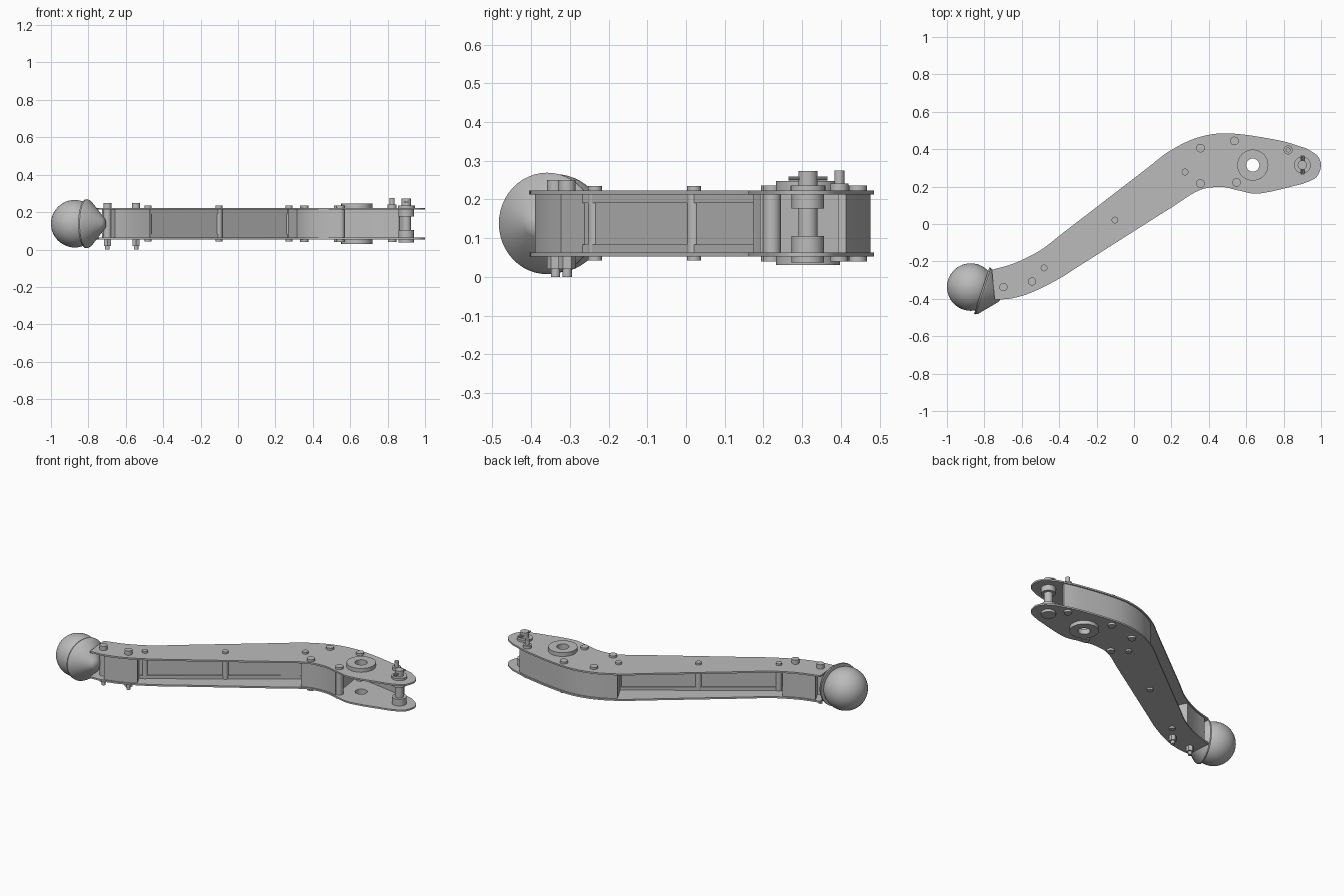
import bpy, bmesh, math
from mathutils import Vector

old = bpy.data.objects.get("Cube")
if old:
    bpy.data.objects.remove(old)

grey = bpy.data.materials.new("plain grey")
grey.use_nodes = True
grey.diffuse_color = (0.5, 0.5, 0.5, 1)
grey.node_tree.nodes["Principled BSDF"].inputs["Base Color"].default_value = (0.5, 0.5, 0.5, 1)

LOW, FLOOR, CEIL, HIGH = 0.053, 0.063, 0.213, 0.223   # plate levels


def finish(ob, smooth=True):
    ob.data.materials.clear()
    ob.data.materials.append(grey)
    bpy.ops.object.select_all(action='DESELECT')
    ob.select_set(True)
    bpy.context.view_layer.objects.active = ob
    if smooth:
        bpy.ops.object.shade_smooth_by_angle(angle=math.radians(35))
    return ob


def slab(name, loops, z0, z1):
    """Filled flat outline, with optional holes, extruded between two heights."""
    cu = bpy.data.curves.new(name, 'CURVE')
    cu.dimensions, cu.fill_mode, cu.extrude = '2D', 'BOTH', (z1 - z0) / 2
    for loop in loops:
        sp = cu.splines.new('POLY')
        sp.points.add(len(loop) - 1)
        for p, (x, y) in zip(sp.points, loop):
            p.co = (x, y, 0, 1)
        sp.use_cyclic_u = True
    ob = bpy.data.objects.new(name, cu)
    ob.location.z = (z0 + z1) / 2
    bpy.context.collection.objects.link(ob)
    bpy.ops.object.select_all(action='DESELECT')
    ob.select_set(True)
    bpy.context.view_layer.objects.active = ob
    bpy.ops.object.convert(target='MESH')
    return finish(bpy.context.object)


def circle(x, y, r, n=40):
    return [(x + r * math.cos(math.tau * i / n), y + r * math.sin(math.tau * i / n)) for i in range(n)]


def rod(name, x, y, r, z0, z1, n=24):
    bpy.ops.mesh.primitive_cylinder_add(vertices=n, radius=r, depth=z1 - z0, location=(x, y, (z0 + z1) / 2))
    bpy.context.object.name = name
    return finish(bpy.context.object)


def smooth_path(pts, steps=6):
    """Centripetal-style smoothing through a few points."""
    p = [Vector(q) for q in pts]
    p = [2 * p[0] - p[1]] + p + [2 * p[-1] - p[-2]]
    out = []
    for a, b, c, d in zip(p, p[1:], p[2:], p[3:]):
        m = (c - b).length
        t0 = (c - a) / ((b - a).length + m) * m
        t1 = (d - b) / ((d - c).length + m) * m
        for i in range(steps):
            t = i / steps
            out.append(b * (2*t**3 - 3*t*t + 1) + t0 * (t**3 - 2*t*t + t)
                       + c * (3*t*t - 2*t**3) + t1 * (t**3 - t*t))
    return out + [p[-2]]


# Back and front edges of the arm, from the ball end to the clevis end
back = smooth_path([(-.76, -.245), (-.64, -.21), (-.5, -.14), (-.38, -.048), (.08, .306), (.19, .39),
                    (.34, .462), (.5, .485), (.78, .446), (.92, .405)])
front = smooth_path([(-.745, -.405), (-.65, -.397), (-.54, -.363), (-.396, -.29), (-.3, -.229), (.1, .025),
                     (.2, .088), (.353, .182), (.47, .198), (.556, .18), (.66, .162), (.9, .214)])
tip = smooth_path([(.92, .405), (.98, .365), (1, .315), (.975, .25), (.9, .214)])
pivot = (.635, .315)
outline = back + tip[1:-1] + front[::-1]
for name, z0, z1 in (("lower_plate", LOW, FLOOR), ("upper_plate", CEIL, HIGH)):
    slab(name, [outline, circle(*pivot, .035)], z0, z1)


def section(path, x0, x1, shift):
    """Stretch of an edge between two x positions, moved sideways."""
    def at(x):
        for a, b in zip(path, path[1:]):
            if a.x <= x <= b.x:
                return a.lerp(b, (x - a.x) / (b.x - a.x))
    mids = [p for p in path if x0 + .004 < p.x < x1 - .004]
    pts = [at(x0)] + mids + [at(x1)]
    out = []
    for i, p in enumerate(pts):
        d = (pts[min(i + 1, len(pts) - 1)] - pts[max(i - 1, 0)]).normalized()
        out.append(p + Vector((-d.y, d.x)) * shift)
    return out


# Solid spacers between the plates
slab("ball_end_spacer", [section(back, -.73, -.55, -.008) + section(front, -.655, -.47, .008)[::-1]], FLOOR, CEIL)
slab("pivot_end_spacer", [section(back, .2, .5, -.008) + section(front, .32, .54, .008)[::-1]], FLOOR, CEIL)
slab("back_wall", [section(back, .48, .87, -.008) + section(back, .48, .87, -.03)[::-1]], FLOOR, CEIL)

# Central web with top and bottom rails
a, b = Vector((-.53, -.273)), Vector((.30, .30))
side = Vector((a.y - b.y, b.x - a.x)).normalized()


def strip(name, half, z0, z1):
    slab(name, [[a + side * half, b + side * half, b - side * half, a - side * half]], z0, z1)


strip("web", .006, FLOOR, CEIL)
strip("lower_rail", .012, FLOOR, .084)
strip("upper_rail", .012, .191, CEIL)

# Small through rods along the web
for x, y in ((-.481, -.235), (-.102, .021), (.273, .278)):
    rod("web_rod", x, y, .018, LOW - .011, HIGH + .012)

# Bolts at the pivot end
for x, y in ((.355, .406), (.537, .444), (.355, .217), (.548, .222)):
    rod("pivot_bolt", x, y, .023, LOW - .013, HIGH + .013)

# Longer bolts at the ball end, with nuts and studs below
for x, y in ((-.698, -.337), (-.545, -.307)):
    rod("ball_end_bolt", x, y, .022, FLOOR, .25)
    rod("ball_end_nut", x, y, .022, .02, LOW, 6)
    rod("ball_end_stud", x, y, .012, 0, .02)

# Pivot bushings
for name, z0, z1 in (("lower_bushing", .03, LOW), ("upper_bushing", HIGH, .247)):
    slab(name, [circle(*pivot, .083), circle(*pivot, .035)], z0, z1)

# Clevis pin with collars, washer and cotter
px, py = .9, .315
rod("clevis_pin", px, py, .025, .04, .273)
rod("pin_head", px, py, .042, .037, LOW)
rod("lower_collar", px, py, .042, FLOOR, .105)
rod("upper_collar", px, py, .042, .177, CEIL)
rod("pin_washer", px, py, .045, HIGH, .236)
for dx in (-.006, .006):
    cotter = rod("cotter", px + dx, py, .005, .204, .304, 10)
    cotter.location.z = .254
    cotter.rotation_euler.x = math.pi / 2

# Stud beside the pin
rod("stud_washer", .824, .396, .024, HIGH, .241)
rod("stud", .824, .396, .013, .23, .275)
rod("stud_head", .824, .396, .023, .04, LOW)

# Ball
centre = Vector((-.873, -.337, .138))
bpy.ops.mesh.primitive_uv_sphere_add(segments=48, ring_count=24, radius=.127, location=centre)
bpy.context.object.name = "ball"
finish(bpy.context.object)

# Conical cup holding the ball, turned around its axis
bm = bmesh.new()
profile = [(0, .06), (.13, .062), (.131, .07), (.124, .082), (.034, .162), (.022, .17), (0, .173)]
verts = [bm.verts.new((r, 0, d)) for r, d in profile]
edges = [bm.edges.new(pair) for pair in zip(verts, verts[1:])]
bmesh.ops.spin(bm, geom=verts + edges, cent=(0, 0, 0), axis=(0, 0, 1), angle=math.tau, steps=48)
bmesh.ops.remove_doubles(bm, verts=bm.verts, dist=.0002)
bmesh.ops.recalc_face_normals(bm, faces=bm.faces)
mesh = bpy.data.meshes.new("ball_cup")
bm.to_mesh(mesh)
bm.free()
cup = bpy.data.objects.new("ball_cup", mesh)
bpy.context.collection.objects.link(cup)
cup.location = centre
cup.rotation_euler = Vector((.95, -.31, 0)).to_track_quat('Z', 'Y').to_euler()
finish(cup)
